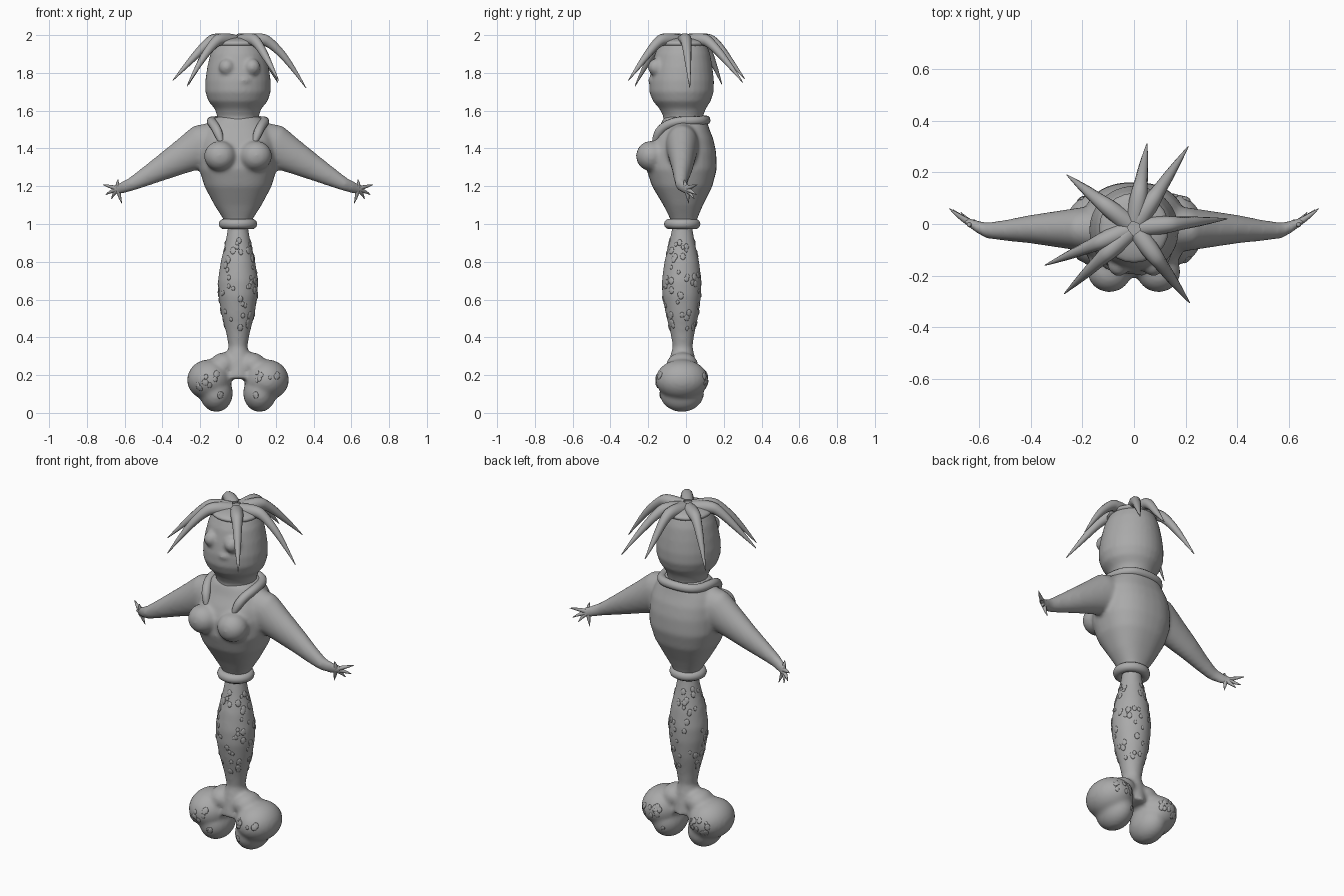
import bpy, bmesh, math, random
from mathutils import Vector, Matrix

cube = bpy.data.objects.get("Cube")
if cube:
    bpy.data.objects.remove(cube, do_unlink=True)

grey = bpy.data.materials.new("clay grey")
grey.use_nodes = True
colour = (0.4, 0.4, 0.4, 1)
grey.diffuse_color = colour
grey.node_tree.nodes["Principled BSDF"].inputs["Base Color"].default_value = colour


def add_object(name, mesh):
    mesh.materials.clear()
    mesh.materials.append(grey)
    mesh.shade_smooth()
    ob = bpy.data.objects.new(name, mesh)
    bpy.context.scene.collection.objects.link(ob)
    return ob


def finish(name, bm, voxel=None, smooth=0):
    """Turn a bmesh into an object, optionally fusing its parts into one skin."""
    bmesh.ops.recalc_face_normals(bm, faces=bm.faces)
    mesh = bpy.data.meshes.new(name)
    bm.to_mesh(mesh)
    bm.free()
    ob = add_object(name, mesh)
    if voxel:
        fuse = ob.modifiers.new("fuse", "REMESH")
        fuse.mode = "VOXEL"
        fuse.voxel_size = voxel
        fuse.use_smooth_shade = True
        soft = ob.modifiers.new("soften", "SMOOTH")
        soft.factor, soft.iterations = 0.5, smooth
    return ob


def loft(bm, sections, power=1.0, count=32):
    """Skin closed rings given as (centre, u vector, v vector)."""
    def bend(v):
        return math.copysign(abs(v) ** power, v)
    rings = []
    for c, u, v in sections:
        angles = [math.tau * i / count for i in range(count)]
        rings.append([bm.verts.new(Vector(c) + Vector(u) * bend(math.cos(a))
                                   + Vector(v) * bend(math.sin(a))) for a in angles])
    for a, b in zip(rings, rings[1:]):
        for i in range(count):
            j = (i + 1) % count
            bm.faces.new((a[i], a[j], b[j], b[i]))
    bm.faces.new(rings[0])
    bm.faces.new(rings[-1])


def upright(rows):
    """Rows of (height, half width, front y, back y) as loft sections."""
    return [((0, (f + b) / 2, z), (w, 0, 0), (0, (b - f) / 2, 0)) for z, w, f, b in rows]


def ball(bm, centre, size):
    m = Matrix.Translation(centre) @ Matrix.Diagonal((*size, 1))
    bmesh.ops.create_uvsphere(bm, u_segments=24, v_segments=16, radius=1, matrix=m)


def tubes(name, paths, thick, cyclic=False):
    """Smooth round strands through points carrying their own radius factor."""
    curve = bpy.data.curves.new(name, "CURVE")
    curve.dimensions = "3D"
    curve.bevel_depth, curve.bevel_resolution = thick, 3
    curve.use_fill_caps = True
    for path in paths:
        sp = curve.splines.new("NURBS")
        sp.points.add(len(path) - 1)
        for p, (x, y, z, r) in zip(sp.points, path):
            p.co, p.radius = (x, y, z, 1), r
        sp.order_u, sp.resolution_u = 3, 8
        sp.use_endpoint_u, sp.use_cyclic_u = not cyclic, cyclic
    temp = bpy.data.objects.new("temp", curve)
    mesh = bpy.data.meshes.new_from_object(temp)
    bpy.data.objects.remove(temp)
    return add_object(name, mesh)


# Torso, bust and arms fused into one body
bm = bmesh.new()
loft(bm, upright([
    (0.99, .06, -.07, .05), (1.03, .08, -.085, .06), (1.1, .125, -.12, .09),
    (1.2, .178, -.18, .14), (1.29, .205, -.21, .163), (1.38, .205, -.205, .16),
    (1.45, .195, -.175, .145), (1.5, .175, -.145, .125), (1.55, .14, -.125, .11),
    (1.57, .11, -.11, .09)]), power=0.85)
for s in (-1, 1):
    ball(bm, (s * .095, -.185, 1.36), (.085, .08, .08))
    arm = [(.1, -.02, 1.44, .09, .1), (.2, -.02, 1.41, .085, .108), (.3, -.02, 1.355, .07, .085),
           (.4, -.02, 1.3, .055, .065), (.5, -.025, 1.245, .04, .046),
           (.57, -.025, 1.208, .031, .033), (.61, -.01, 1.193, .024, .03),
           (.65, .012, 1.18, .014, .028), (.665, .022, 1.175, .006, .015)]
    loft(bm, [((s * x, y, z), (0, ry, 0), (s * rz * .35, 0, rz)) for x, y, z, ry, rz in arm])
finish("upper_body", bm, 0.011, 8)

# Fingers spread from each palm
tips = [(.715, .06, 1.208), (.70, .055, 1.155), (.67, .045, 1.132),
        (.615, .015, 1.11), (.635, -.01, 1.235)]
fingers = []
for s in (-1, 1):
    for x, y, z in tips:
        root = Vector((.632, .002, 1.185))
        mid = root.lerp(Vector((x, y, z)), .5) + Vector((.008, 0, .004))
        fingers.append([(s * root.x, root.y, root.z, 1), (s * mid.x, mid.y, mid.z, .75),
                        (s * x, y, z, .1)])
tubes("fingers", fingers, .014)

# Head with soft bulging eyes
bm = bmesh.new()
loft(bm, upright([
    (1.5, .11, -.12, .09), (1.57, .11, -.12, .09), (1.61, .123, -.14, .105),
    (1.65, .157, -.175, .13), (1.7, .173, -.195, .147), (1.76, .173, -.195, .148),
    (1.83, .163, -.182, .14), (1.9, .147, -.165, .128), (1.95, .125, -.14, .11),
    (1.98, .08, -.1, .07)]))
for s in (-1, 1):
    ball(bm, (s * .067 + .008, -.157, 1.83), (.043, .045, .045))
ball(bm, (.03, -.18, 1.76), (.035, .02, .02))
finish("head", bm, 0.01, 5)

# Hair: a scalp cap with pointed drooping locks
bm = bmesh.new()
ball(bm, (0, -.015, 1.955), (.135, .135, .034))
finish("hair_cap", bm)
lock_tips = [(.36, .02, 1.72), (.215, -.305, 1.76), (-.27, -.27, 1.73), (-.345, -.16, 1.76),
             (-.26, .19, 1.74), (.05, .31, 1.77), (.21, .3, 1.75)]
locks = []
for x, y, z in lock_tips:
    flat = Vector((x, y + .015))
    d = flat.normalized()
    def along(r, h, w):
        return (d.x * r, d.y * r - .015, h, w)
    reach = flat.length
    locks.append([along(.03, 1.965, 1.2), along(.12, 1.985, 1.1), along(.18, 1.955, .8),
                  along(.18 + (reach - .18) * .5, 1.86, .55), along(reach, z, .06)])
tubes("hair_locks", locks, .032)

# Open collar draped over the shoulders
half = [(.07, .105, 1.55), (.13, .05, 1.545), (.145, -.05, 1.545),
        (.12, -.12, 1.515), (.1, -.155, 1.47), (.085, -.17, 1.42)]
right = [(-x, y, z, .4 if z < 1.45 else 1) for x, y, z in reversed(half)]
left = [(x, y, z, .4 if z < 1.45 else 1) for x, y, z in half]
tubes("collar", [right + left], .025)

# Waistband roll
ring = [(math.cos(math.tau * i / 12) * .077, math.sin(math.tau * i / 12) * .072 - .02, 1.0, 1)
        for i in range(12)]
tubes("waistband", [ring], .027, cyclic=True)

# Tail flowing into two rounded flukes
bm = bmesh.new()
loft(bm, upright([
    (.18, .075, -.11, .07), (.28, .07, -.09, .05), (.35, .05, -.07, .035),
    (.42, .062, -.082, .045), (.52, .088, -.107, .067), (.62, .104, -.126, .08),
    (.7, .107, -.128, .082), (.8, .092, -.115, .07), (.9, .068, -.09, .048),
    (.97, .055, -.075, .035), (1.01, .055, -.075, .035)]))
for s in (-1, 1):
    ball(bm, (s * .152, -.022, .175), (.118, .14, .108))
    ball(bm, (s * .115, -.022, .105), (.088, .118, .1))
    ball(bm, (s * .075, -.02, .255), (.075, .085, .065))
tail = finish("tail", bm, 0.011, 9)

# Small raised scales scattered over the tail
bpy.context.view_layer.update()
skin = tail.evaluated_get(bpy.context.evaluated_depsgraph_get())
random.seed(4)
bm = bmesh.new()
for i in range(150):
    a = random.uniform(0, math.tau)
    if i < 90:
        probe = Vector((math.cos(a) * .2, math.sin(a) * .2 - .02, random.uniform(.38, .95)))
    else:
        side = random.choice((-1, 1))
        probe = Vector((side * .15 + math.cos(a) * .2, random.choice((-.3, .3)),
                        random.uniform(.03, .3)))
    hit, spot, normal, _ = skin.closest_point_on_mesh(probe)
    if hit:
        turn = normal.to_track_quat("Z", "Y").to_matrix().to_4x4()
        r = random.uniform(.009, .016)
        m = Matrix.Translation(spot) @ turn @ Matrix.Diagonal((r, r * 1.3, .004, 1))
        bmesh.ops.create_icosphere(bm, subdivisions=2, radius=1, matrix=m)
finish("scales", bm)
